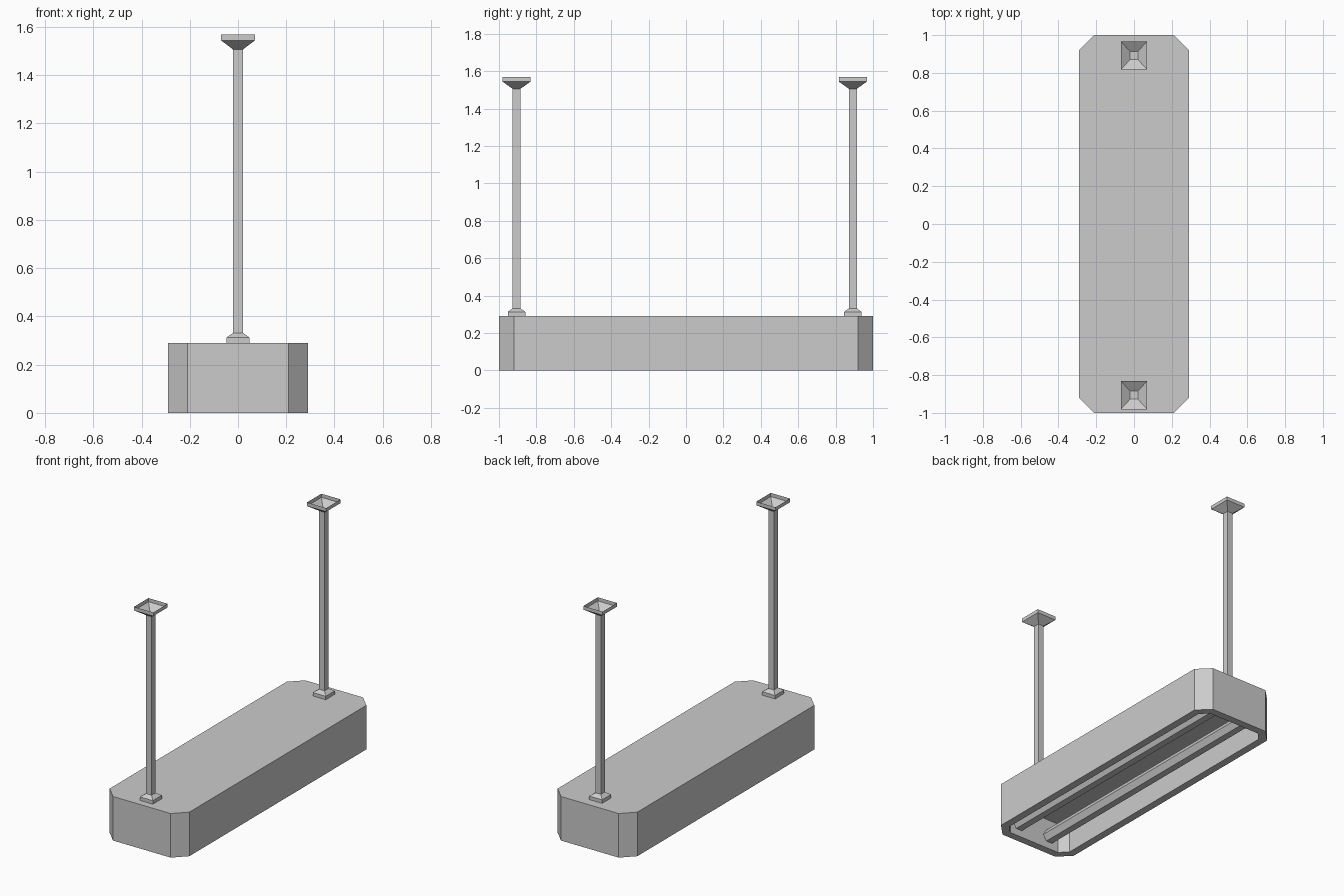
import bpy, bmesh
from math import cos, sin, pi

if "Cube" in bpy.data.objects:
    bpy.data.objects.remove(bpy.data.objects["Cube"])


def make(name, rings, caps):
    """Loft closed rings of points in order; caps lists ring indices to fill."""
    bm = bmesh.new()
    vs = [[bm.verts.new(p) for p in r] for r in rings]
    n = len(vs[0])
    for a, b in zip(vs, vs[1:]):
        for i in range(n):
            j = (i + 1) % n
            bm.faces.new((a[i], a[j], b[j], b[i]))
    for i in caps:
        bm.faces.new(vs[i])
    bmesh.ops.recalc_face_normals(bm, faces=bm.faces)
    me = bpy.data.meshes.new(name)
    bm.to_mesh(me)
    bm.free()
    ob = bpy.data.objects.new(name, me)
    bpy.context.collection.objects.link(ob)
    return ob


def octagon(hx, hy, c, z):
    q = [(hx, hy - c), (hx - c, hy)]
    pts = q + [(-x, y) for x, y in q[::-1]]
    pts += [(-x, -y) for x, y in pts]
    return [(x, y, z) for x, y in pts]


def square(hx, hy, cy, z):
    return [(sx * hx, cy + sy * hy, z) for sx, sy in ((1, 1), (-1, 1), (-1, -1), (1, -1))]


# Housing: chamfered box, hollow and open underneath
W = 0.05
C = 0.08 - 0.586 * W
make("lamp_housing", [
    octagon(0.29 - W, 1 - W, C, 0.2),
    octagon(0.29 - W, 1 - W, C, 0),
    octagon(0.29, 1, 0.08, 0),
    octagon(0.29, 1, 0.08, 0.29)], (0, 3))

# Two hexagonal lamp tubes spanning the cavity
for side, x in (("left", -0.12), ("right", 0.12)):
    make(side + "_tube", [
        [(x + 0.045 * cos(k * pi / 3), y, 0.085 + 0.045 * sin(k * pi / 3)) for k in range(6)]
        for y in (-0.95, 0.95)], (0, 1))

# Hanging rods: stepped foot, square shaft, open flared ceiling cup
for side, y in (("front", -0.906), ("back", 0.892)):
    make(side + "_rod", [
        square(0.02, 0.021, y, z) for z in (0.332, 1.506)], (0, 1))
    make(side + "_rod_foot", [
        square(0.047, 0.047, y, 0.29),
        square(0.047, 0.047, y, 0.313),
        square(0.02, 0.021, y, 0.332)], (0, 2))
    make(side + "_ceiling_cup", [
        square(0.02, 0.021, y, 1.506),
        square(0.07, 0.075, y, 1.544),
        square(0.07, 0.075, y, 1.568)], ())
